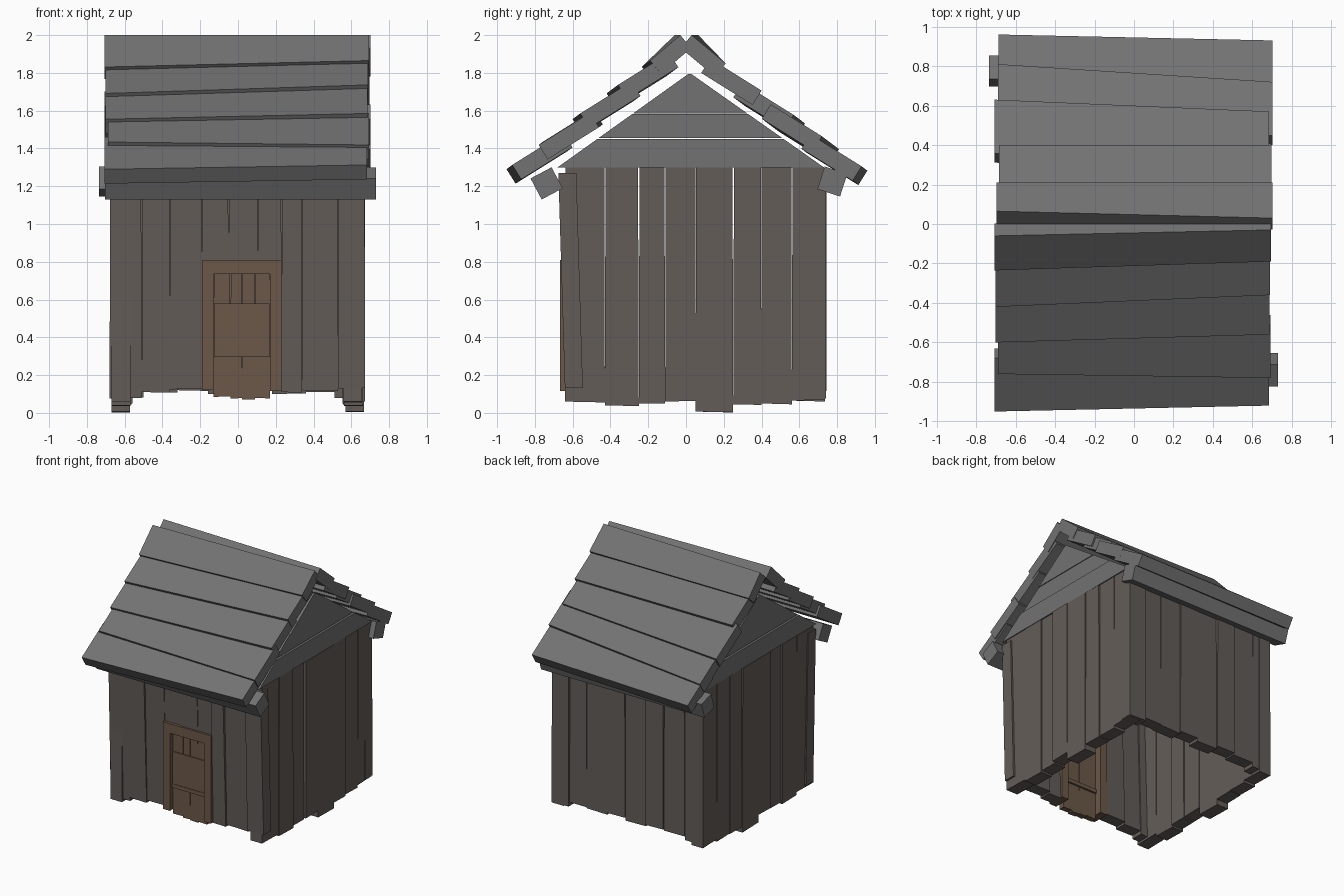
import bpy, bmesh, random
from math import sin, cos, radians
from mathutils import Vector

if "Cube" in bpy.data.objects:
    bpy.data.objects.remove(bpy.data.objects["Cube"])

random.seed(4)


def material(name, rgb):
    m = bpy.data.materials.new(name)
    m.diffuse_color = (*rgb, 1)
    m.use_nodes = True
    m.node_tree.nodes["Principled BSDF"].inputs["Base Color"].default_value = m.diffuse_color
    return m


WALL = material("weathered_wood", (0.125, 0.108, 0.098))
ROOF = material("grey_roof_wood", (0.17, 0.17, 0.17))
DOOR = material("brown_door_wood", (0.15, 0.098, 0.065))


def loft(name, ring_a, ring_b, mat):
    """Solid between two matching end outlines."""
    bm = bmesh.new()
    a = [bm.verts.new(p) for p in ring_a]
    b = [bm.verts.new(p) for p in ring_b]
    bm.faces.new(a)
    bm.faces.new(b)
    for i in range(len(a)):
        j = (i + 1) % len(a)
        bm.faces.new((a[i], a[j], b[j], b[i]))
    bmesh.ops.recalc_face_normals(bm, faces=bm.faces)
    me = bpy.data.meshes.new(name)
    bm.to_mesh(me)
    bm.free()
    me.materials.append(mat)
    ob = bpy.data.objects.new(name, me)
    bpy.context.collection.objects.link(ob)
    return ob


def box(name, x, y, z, mat):
    ring = lambda h: [(x[0], y[0], h), (x[1], y[0], h), (x[1], y[1], h), (x[0], y[1], h)]
    return loft(name, ring(z[0]), ring(z[1]), mat)


def wall_plank(name, u, v, z, place, taper=0.004, lean=0.0, mat=WALL):
    """Upright board: u along the wall, v through it; top narrows and leans."""
    tilt = random.uniform(-0.006, 0.006)
    low = [(u[0], v[0], z[0]), (u[1], v[0], z[0] + tilt), (u[1], v[1], z[0] + tilt), (u[0], v[1], z[0])]
    t0, t1 = u[0] + taper, u[1] - taper
    top = [(t0, v[0] + lean, z[1]), (t1, v[0] + lean, z[1]), (t1, v[1] + lean, z[1]), (t0, v[1] + lean, z[1])]
    return loft(name, [place(*p) for p in low], [place(*p) for p in top], mat)


along_x = lambda u, v, z: (u, v, z)

# Side walls, eight boards each, mirrored left and right
side_edges = [-0.64, -0.43, -0.25, -0.11, 0.05, 0.25, 0.40, 0.56, 0.735]
side_feet = [0.06, 0.04, 0.05, 0.06, 0.0, 0.045, 0.05, 0.065]
for side, s in (("right", 1), ("left", -1)):
    for i, foot in enumerate(side_feet):
        out = 0.665 + random.uniform(-0.012, 0.008)
        ob = wall_plank(f"{side}_wall_plank_{i}", (side_edges[i], side_edges[i + 1]), (out - 0.1, out),
                        (max(foot, 0.007) if i == 4 else foot, 1.30),
                        lambda u, v, z: (s * v, u, z), 0.004 if i % 3 else 0.001)

# Front wall, boards shortened above the doorway
front_edges = [-0.68, -0.51, -0.36, -0.19, -0.05, 0.105, 0.23, 0.34, 0.53, 0.673]
front_feet = [0.075, 0.11, 0.125, 0.79, 0.79, 0.79, 0.11, 0.12, 0.13]
for i, foot in enumerate(front_feet):
    y = -0.632 + random.uniform(-0.01, 0.01)
    lean = -0.035 * (1.27 - foot) / 1.15
    if foot > 0.5:
        y -= 0.02
    wall_plank(f"front_wall_plank_{i}", (front_edges[i], front_edges[i + 1]), (y, y + 0.095),
               (foot, 1.27), along_x, 0.003, lean)

# Back wall
back_edges = [-0.66, -0.50, -0.32, -0.16, 0.02, 0.18, 0.36, 0.51, 0.66]
back_feet = [0.08, 0.11, 0.12, 0.10, 0.12, 0.10, 0.11, 0.08]
for i, foot in enumerate(back_feet):
    y = 0.735 + random.uniform(-0.012, 0.008)
    wall_plank(f"back_wall_plank_{i}", (back_edges[i], back_edges[i + 1]), (y - 0.095, y),
               (foot, 1.28), along_x, 0.003)


# Gables, three horizontal boards each
def gable_span(z):
    k = (1.80 - z) / 0.5
    return 0.02 - 0.70 * k, 0.02 + 0.71 * k


for side, s in (("right", 1), ("left", -1)):
    for i, (z0, z1) in enumerate(((1.30, 1.449), (1.455, 1.583), (1.584, 1.795))):
        (a, b), (c, d) = gable_span(z0), gable_span(z1)
        out = (0.665, 0.655, 0.66)[i]
        ring = [(a, z0), (b, z0), (d, z1), (c, z1)]
        loft(f"{side}_gable_board_{i}", [(s * (out - 0.09), y, z) for y, z in ring],
             [(s * out, y, z) for y, z in ring], ROOF)

# Roof boards: lower-edge distance from the ridge at the left and right end
front_rows = [(0.95, 0.92), (0.76, 0.78), (0.60, 0.56), (0.42, 0.36), (0.235, 0.19)]
back_rows = [(0.96, 0.93), (0.81, 0.72), (0.63, 0.57), (0.40, 0.40), (0.21, 0.21)]


def roof_section(x, d, sgn, top, end):
    """Four-point board outline at one end."""
    z = 1.29 + (0.95 - d) * 0.757
    p = Vector((d, z))
    if top:
        q = Vector((end, 2.0))
        along = (q - p).normalized()
    else:
        along = Vector((-cos(radians(32)), sin(radians(32))))
        q = p + along * 0.32
    down = Vector((-along.y, along.x)) * 0.09
    return [(x, sgn * v.x, v.y) for v in (p, q, q + down, p + down)]


for side, sgn, rows in (("front", -1, front_rows), ("back", 1, back_rows)):
    for i, (dl, dr) in enumerate(rows):
        xl = -0.695 + random.uniform(-0.012, 0.012)
        xr = 0.69 + random.uniform(-0.012, 0.012)
        ends = (0.06, 0.03) if sgn < 0 else (0.065, 0.03)
        loft(f"{side}_roof_board_{i}", roof_section(xl, dl, sgn, i == 4, ends[0]),
             roof_section(xr, dr, sgn, i == 4, ends[1]), ROOF)

# Eave beams under the lowest boards
for name, y, z, tilt, x0, x1 in (("front_eave_beam", -0.738, 1.215, 28, -0.705, 0.73),
                                 ("back_eave_beam", 0.775, 1.225, -18, -0.735, 0.70)):
    h, a = 0.063, radians(tilt)
    ring = [(y + h * (i * cos(a) - j * sin(a)), z + h * (i * sin(a) + j * cos(a)))
            for i, j in ((-1, -1), (1, -1), (1, 1), (-1, 1))]
    loft(name, [(x0, *p) for p in ring], [(x1, *p) for p in ring], ROOF)

# Door frame
box("door_jamb_left", (-0.19, -0.13), (-0.668, -0.53), (0.12, 0.81), DOOR)
box("door_jamb_right", (0.17, 0.23), (-0.668, -0.53), (0.115, 0.81), DOOR)
box("door_lintel", (-0.13, 0.17), (-0.668, -0.53), (0.735, 0.81), DOOR)

# Door boards and cross rails
door_edges = [-0.13, -0.04, 0.022, 0.09, 0.17]
for i, foot in enumerate((0.085, 0.075, 0.072, 0.08)):
    wall_plank(f"door_board_{i}", (door_edges[i], door_edges[i + 1]), (-0.63, -0.585),
               (foot, 0.735), along_x, 0.002, mat=DOOR)
for name, z in (("door_lower_rail", (0.295, 0.325)), ("door_middle_panel", (0.325, 0.58))):
    depth = (-0.642, -0.57) if "rail" in name else (-0.638, -0.59)
    box(name, (-0.128, 0.168), depth, z, DOOR)
